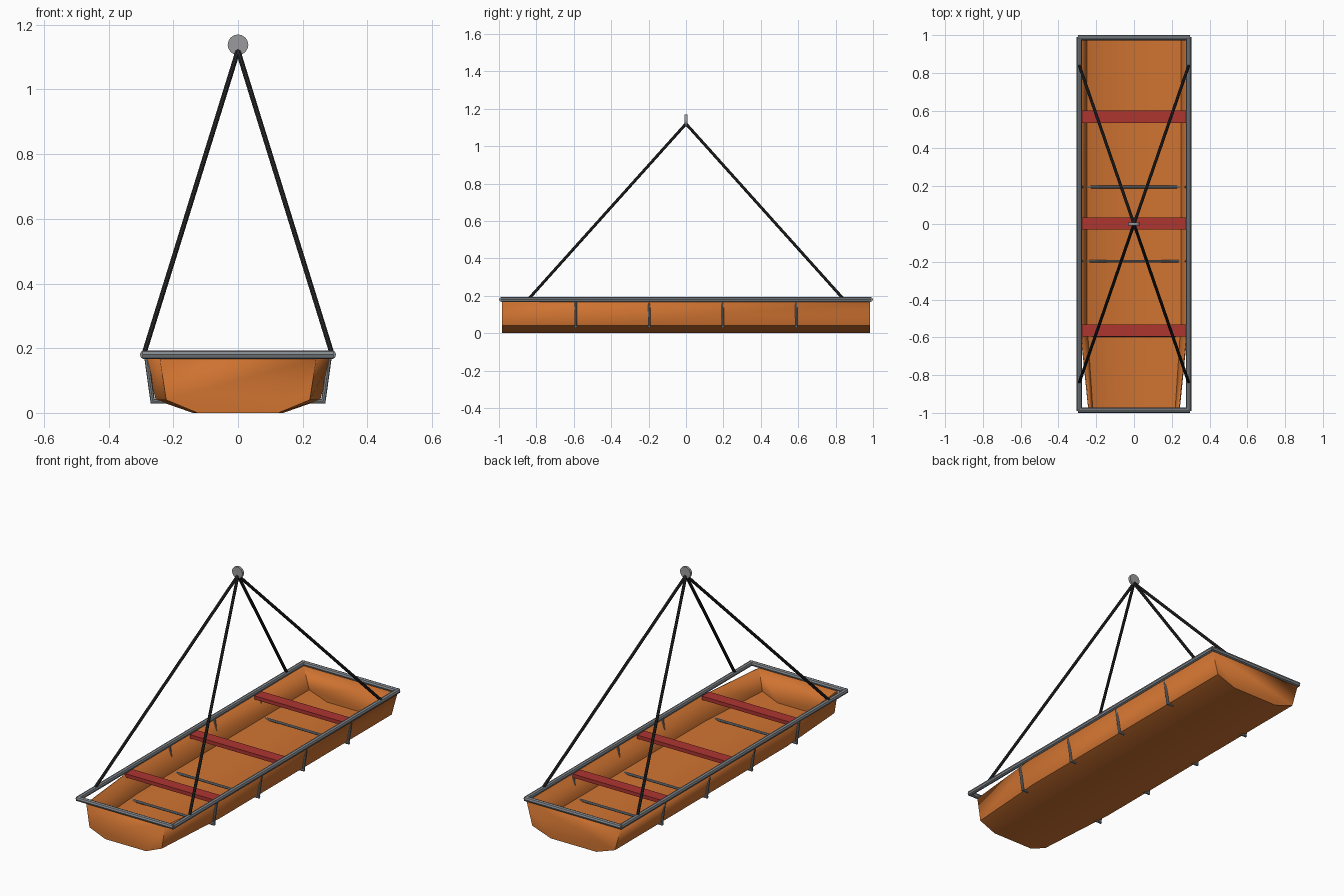
import bpy
import bmesh
from math import radians
from mathutils import Vector

if "Cube" in bpy.data.objects:
    bpy.data.objects.remove(bpy.data.objects["Cube"])


def material(name, rgb):
    m = bpy.data.materials.new(name)
    m.use_nodes = True
    m.diffuse_color = (*rgb, 1)
    m.node_tree.nodes["Principled BSDF"].inputs["Base Color"].default_value = (*rgb, 1)
    return m


orange = material("orange plastic", (0.62, 0.17, 0.03))
steel = material("grey steel", (0.23, 0.25, 0.27))
light_steel = material("light steel", (0.33, 0.33, 0.34))
red = material("red strap", (0.42, 0.035, 0.03))
black = material("black cable", (0.02, 0.02, 0.02))


def finish(name, bm, mat, smooth=True):
    bmesh.ops.recalc_face_normals(bm, faces=bm.faces[:])
    mesh = bpy.data.meshes.new(name)
    bm.to_mesh(mesh)
    bm.free()
    obj = bpy.data.objects.new(name, mesh)
    bpy.context.collection.objects.link(obj)
    mesh.materials.append(mat)
    if smooth:
        bpy.ops.object.select_all(action="DESELECT")
        obj.select_set(True)
        bpy.context.view_layer.objects.active = obj
        bpy.ops.object.shade_smooth_by_angle(angle=radians(30))
    return obj


def add_rod(bm, a, b, radius, sides=8):
    a, b = Vector(a), Vector(b)
    turn = (b - a).to_track_quat("Z", "Y").to_matrix().to_4x4()
    turn.translation = (a + b) / 2
    bmesh.ops.create_cone(bm, cap_ends=True, segments=sides, radius1=radius,
                          radius2=radius, depth=(b - a).length, matrix=turn)


def rod(name, a, b, radius, mat, sides=8, smooth=False):
    bm = bmesh.new()
    add_rod(bm, a, b, radius, sides)
    return finish(name, bm, mat, smooth)


# Tub: open section lofted along the length, tapering towards the foot
def section(bm, y, top, low, flat):
    half = [(top, 0.167), (low, 0.04), (flat, 0.0)]
    points = [(-x, z) for x, z in half] + [(x, z) for x, z in reversed(half)]
    return [bm.verts.new((x, y, z)) for x, z in points]


bm = bmesh.new()
rings = [section(bm, -0.985, 0.242, 0.222, 0.125),
         section(bm, -0.52, 0.289, 0.254, 0.14),
         section(bm, 0.985, 0.289, 0.254, 0.14)]
for r, s in zip(rings, rings[1:]):
    for i in range(len(r) - 1):
        bm.faces.new((r[i], r[i + 1], s[i + 1], s[i]))
bm.faces.new(rings[0])
bm.faces.new(rings[-1])
tub = finish("tub", bm, orange)
# recalculated normals may face either way on an open shell, so point them outwards
bm = bmesh.new()
bm.from_mesh(tub.data)
bm.normal_update()
if min(bm.faces, key=lambda f: f.calc_center_median().z).normal.z > 0:
    bmesh.ops.reverse_faces(bm, faces=bm.faces[:])
bm.to_mesh(tub.data)
bm.free()
wall = tub.modifiers.new("wall", "SOLIDIFY")
wall.thickness = 0.007
wall.offset = -1

# Rim rails
RX, RY, RZ = 0.29, 0.986, 0.18
for side, sx in (("left", 1), ("right", -1)):
    rod(side + "_rail", (sx * RX, -RY - 0.004, RZ), (sx * RX, RY + 0.004, RZ), 0.0135, steel)
for end, sy in (("foot", -1), ("head", 1)):
    rod(end + "_rail", (-RX - 0.006, sy * RY, RZ), (RX + 0.006, sy * RY, RZ), 0.0135, steel)

# U-shaped support frames
for i in range(4):
    y = -0.59 + i * 0.393
    bm = bmesh.new()
    for sx in (1, -1):
        add_rod(bm, (sx * 0.284, y, RZ), (sx * 0.264, y, 0.036), 0.007)
    add_rod(bm, (-0.27, y, 0.036), (0.27, y, 0.036), 0.007)
    finish(f"support_frame_{i + 1}", bm, steel, False)

# Patient straps
for i, y in enumerate((-0.563, 0.003, 0.568)):
    bm = bmesh.new()
    bmesh.ops.create_cube(bm, size=1)
    bmesh.ops.scale(bm, vec=(0.55, 0.064, 0.02), verts=bm.verts)
    bmesh.ops.translate(bm, vec=(0, y, 0.164), verts=bm.verts)
    finish(f"strap_{i + 1}", bm, red, False)

# Lifting cables and the disc that joins them
for end, sy in (("foot", -1), ("head", 1)):
    for side, sx in (("left", 1), ("right", -1)):
        rod(f"{end}_{side}_cable", (sx * RX, sy * 0.84, 0.185), (0, 0, 1.12), 0.008, black)
rod("lifting_disc", (0, -0.007, 1.138), (0, 0.007, 1.138), 0.032, light_steel, sides=16)
